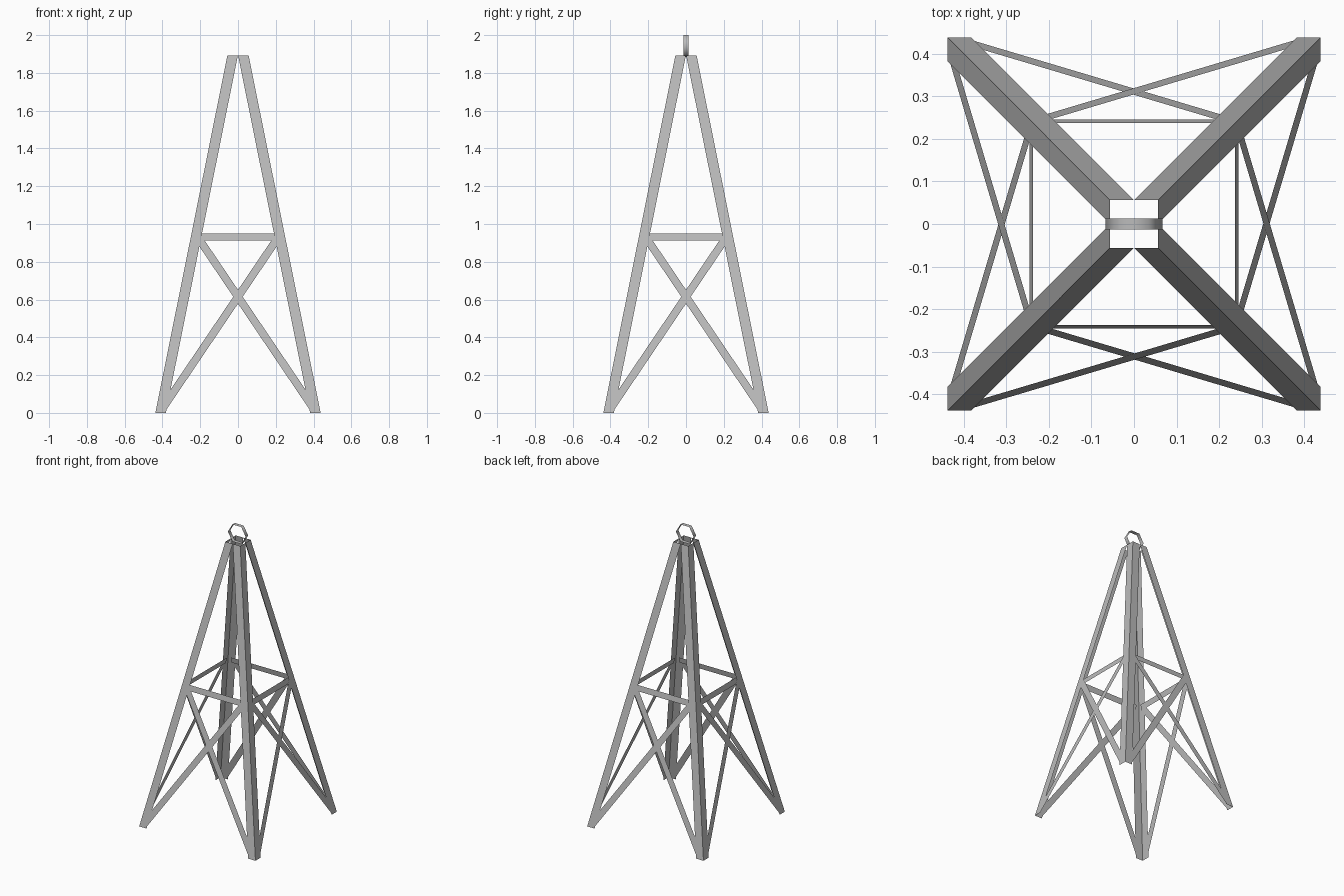
import bpy, bmesh, math
from mathutils import Vector, Matrix

cube = bpy.data.objects.get("Cube")
if cube:
    bpy.data.objects.remove(cube, do_unlink=True)

HEIGHT = 1.893      # top of the legs
FOOT, TIP = 0.4375, 0.056   # half width of the tower at the bottom and top
LEG = 0.0555        # width of each angle iron flange

steel = bpy.data.materials.new("steel grey")
steel.use_nodes = True
colour = (0.5, 0.5, 0.5, 1)
steel.diffuse_color = colour
steel.node_tree.nodes["Principled BSDF"].inputs["Base Color"].default_value = colour


def make(name, polygons, weld=False):
    """Sheet metal object from lists of corner points."""
    bm = bmesh.new()
    for points in polygons:
        bm.faces.new([bm.verts.new(p) for p in points])
    if weld:
        bmesh.ops.remove_doubles(bm, verts=bm.verts, dist=0.0001)
    mesh = bpy.data.meshes.new(name)
    bm.to_mesh(mesh)
    bm.free()
    mesh.materials.append(steel)
    obj = bpy.data.objects.new(name, mesh)
    bpy.context.collection.objects.link(obj)
    return obj


def half_width(z):
    return FOOT + (TIP - FOOT) * z / HEIGHT


def on_side(x, z, turn, inset=0.0):
    """Point on a sloping side of the tower; turn 0 is the front."""
    p = Vector((x, -half_width(z) + inset, z))
    return Matrix.Rotation(turn * math.pi / 2, 3, 'Z') @ p


def strip(start, end, width, turn, inset):
    """Flat bar lying in a side, between two (x, z) points."""
    a, b = Vector(start), Vector(end)
    d = (b - a).normalized()
    n = Vector((-d.y, d.x)) * width / 2
    corners = [a - n, b - n, b + n, a + n]
    return [on_side(c.x, c.y, turn, inset) for c in corners]


def flange(turn, sign):
    """One wing of an angle iron leg, on the given end of a side."""
    bottom, top = half_width(0), half_width(HEIGHT)
    outline = [(bottom - LEG, 0), (bottom, 0), (top, HEIGHT), (top - LEG, HEIGHT)]
    points = [on_side(sign * x, z, turn) for x, z in outline]
    return points if sign > 0 else points[::-1]


# Angle iron legs, each a pair of flanges meeting at a corner
for turn, corner in enumerate(("front_left", "back_left", "back_right", "front_right")):
    make(corner + "_leg", [flange(turn, 1), flange(turn + 1, -1)], weld=True)

# Crossed braces and a horizontal tie on every side
for turn, side in enumerate(("front", "left", "back", "right")):
    make(side + "_cross_brace", [
        strip((-0.40, 0.023), (0.215, 0.933), 0.041, turn, 0.002),
        strip((-0.215, 0.933), (0.40, 0.023), 0.041, turn, 0.003)])
    make(side + "_tie", [strip((-0.22, 0.931), (0.22, 0.931), 0.038, turn, 0.0085)])

# Six sided lifting ring, an open band
RADIUS, SIDES, DEPTH = 0.067, 6, 0.013
centre = 2 - RADIUS * math.cos(math.pi / SIDES)


def ring_point(i, y):
    a = 2 * math.pi * i / SIDES
    return (RADIUS * math.cos(a), y, centre + RADIUS * math.sin(a))


ring = make("lifting_ring", [
    [ring_point(i, DEPTH), ring_point(i + 1, DEPTH),
     ring_point(i + 1, -DEPTH), ring_point(i, -DEPTH)] for i in range(SIDES)], weld=True)
for face in ring.data.polygons:
    face.use_smooth = True
